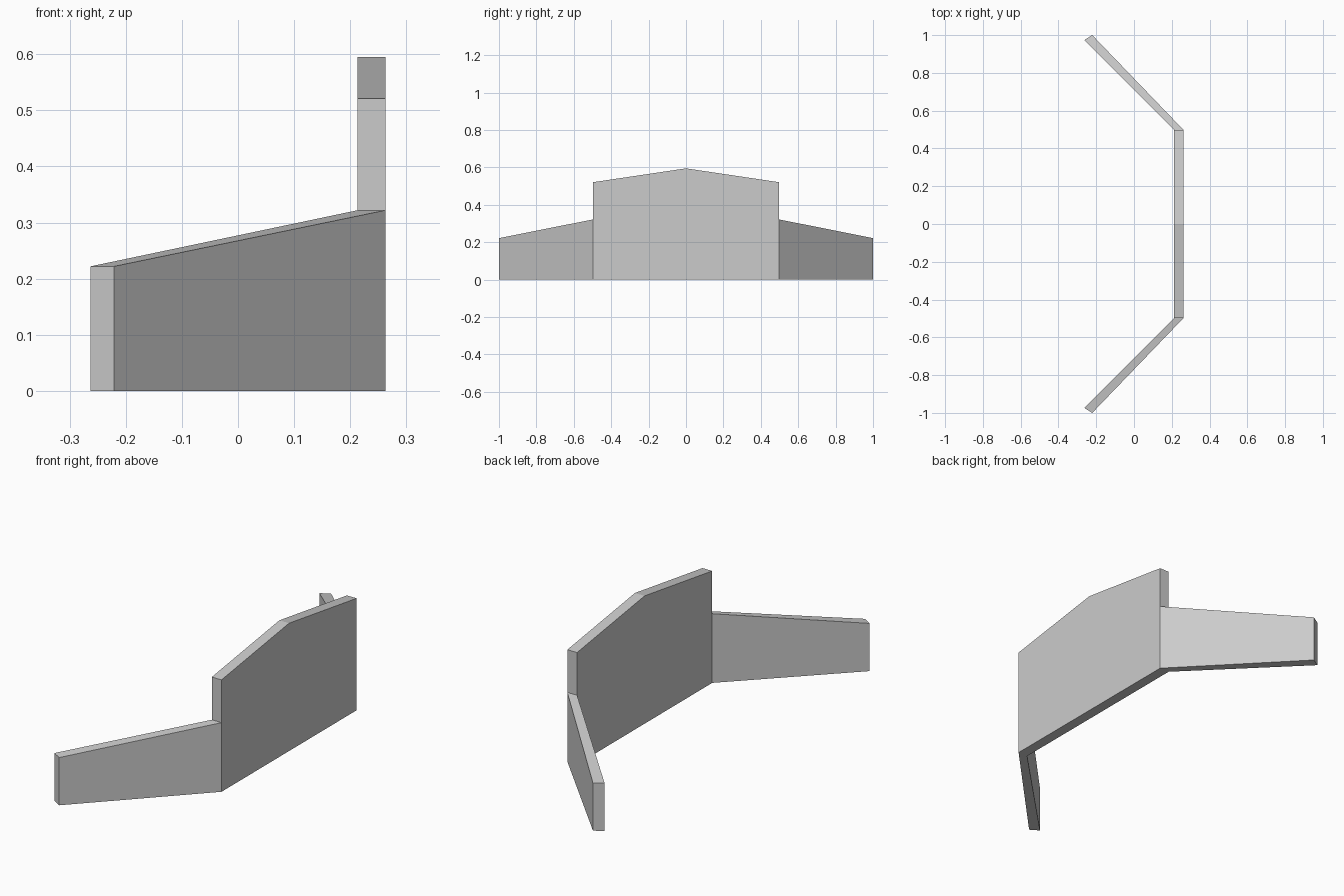
import bpy
import bmesh

cube = bpy.data.objects.get("Cube")
if cube:
    bpy.data.objects.remove(cube, do_unlink=True)

# Single flat grey
grey = bpy.data.materials.new("plain grey")
grey.use_nodes = True
colour = (0.6, 0.6, 0.6, 1)
grey.diffuse_color = colour
grey.node_tree.nodes["Principled BSDF"].inputs["Base Color"].default_value = colour


def wall(name, stations):
    """Solid wall through stations of (inner xy, outer xy, top height)."""
    bm = bmesh.new()
    rings = []
    for inner, outer, top in stations:
        corners = [(*inner, 0), (*outer, 0), (*outer, top), (*inner, top)]
        rings.append([bm.verts.new(c) for c in corners])
    for a, b in zip(rings, rings[1:]):
        for i in range(4):
            j = (i + 1) % 4
            bm.faces.new((a[i], a[j], b[j], b[i]))
    bm.faces.new(rings[0])
    bm.faces.new(rings[-1][::-1])
    # Merge the coplanar halves of flat sides
    bmesh.ops.dissolve_limit(bm, angle_limit=0.01, verts=bm.verts, edges=bm.edges)
    bmesh.ops.recalc_face_normals(bm, faces=bm.faces)
    mesh = bpy.data.meshes.new(name)
    bm.to_mesh(mesh)
    bm.free()
    mesh.materials.append(grey)
    obj = bpy.data.objects.new(name, mesh)
    bpy.context.collection.objects.link(obj)
    return obj


inner_x, outer_x, half = 0.213, 0.263, 0.497

# Tall centre panel with a shallow peak
wall("centre_panel", [((inner_x, y), (outer_x, y), top)
                      for y, top in ((-half, 0.521), (0, 0.595), (half, 0.521))])

# Lower angled wings, tapering toward their squared tips
for side, name in ((-1, "front_wing"), (1, "back_wing")):
    wall(name, [((inner_x, side * half), (outer_x, side * half), 0.322),
                ((-0.263, side * 0.974), (-0.221, side), 0.222)])
